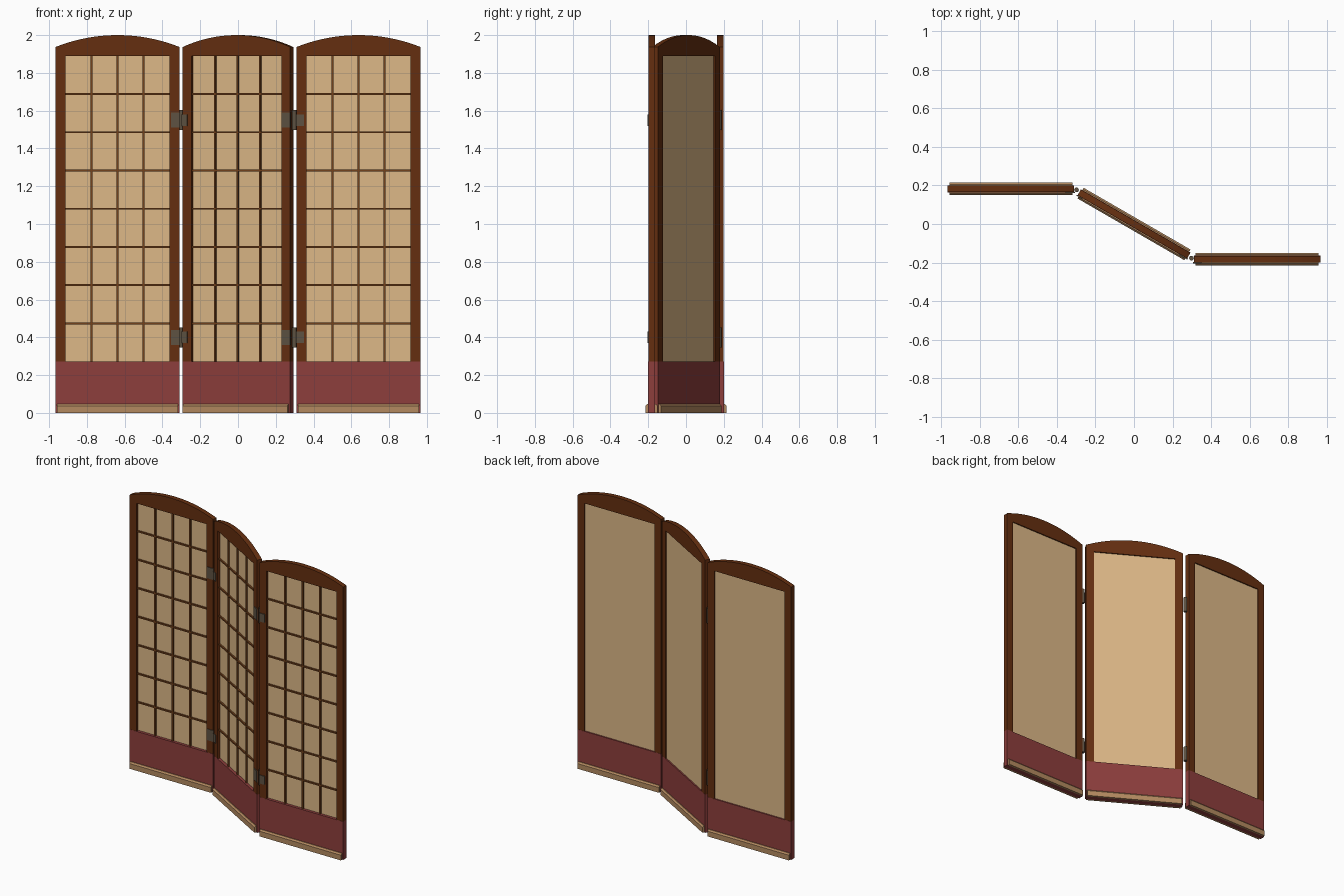
import bpy, bmesh, math
from mathutils import Matrix, Vector

if "Cube" in bpy.data.objects:
    bpy.data.objects.remove(bpy.data.objects["Cube"])


def material(name, rgb):
    m = bpy.data.materials.new(name)
    lin = [((c / 255 + 0.055) / 1.055) ** 2.4 for c in rgb]
    m.diffuse_color = (*lin, 1)
    m.use_nodes = True
    m.node_tree.nodes["Principled BSDF"].inputs["Base Color"].default_value = m.diffuse_color
    return m


WOOD = material("dark wood", (101, 47, 16))
LATTICE = material("lattice wood", (116, 66, 28))
PAPER = material("tan paper", (221, 184, 135))
RED = material("dull red", (141, 62, 60))
TRIM = material("light trim wood", (180, 138, 96))
METAL = material("aged metal", (94, 82, 66))

W, T = 0.328, 0.017          # half width and half thickness of a panel
OPEN = 0.275                 # half width of the opening
Z0, Z1 = 0.272, 1.89         # opening bottom and top
SHOULDER, PEAK = 1.937, 2.0  # arch heights


def finish(bm, name, mat, place):
    bmesh.ops.recalc_face_normals(bm, faces=bm.faces)
    me = bpy.data.meshes.new(name)
    bm.to_mesh(me)
    bm.free()
    me.materials.append(mat)
    ob = bpy.data.objects.new(name, me)
    ob.matrix_world = place
    bpy.context.collection.objects.link(ob)
    return ob


def add_box(bm, x0, x1, y0, y1, z0, z1):
    size = Matrix.Diagonal((x1 - x0, y1 - y0, z1 - z0, 1))
    mid = Matrix.Translation(((x0 + x1) / 2, (y0 + y1) / 2, (z0 + z1) / 2))
    bmesh.ops.create_cube(bm, size=1, matrix=mid @ size)


def add_prism(bm, points, offset):
    face = bm.faces.new([bm.verts.new(p) for p in points])
    ext = bmesh.ops.extrude_face_region(bm, geom=[face], use_keep_orig=True)
    bmesh.ops.translate(bm, vec=offset,
                        verts=[v for v in ext["geom"] if isinstance(v, bmesh.types.BMVert)])


def panel(side, place):
    # arched frame: an upside-down U with a curved top
    rise = PEAK - SHOULDER
    r = (W * W + rise * rise) / (2 * rise)
    a = math.asin(W / r)
    arc = [(r * math.sin(t), PEAK - r + r * math.cos(t))
           for t in (-a + 2 * a * i / 28 for i in range(29))]
    outline = [(-W, Z0)] + arc + [(W, Z0), (OPEN, Z0), (OPEN, Z1), (-OPEN, Z1), (-OPEN, Z0)]
    bm = bmesh.new()
    add_prism(bm, [(x, -T, z) for x, z in outline], Vector((0, 2 * T, 0)))
    finish(bm, side + "_frame", WOOD, place)

    # red kick board
    bm = bmesh.new()
    add_box(bm, -W, W, -T - 0.001, T + 0.001, 0, Z0)
    finish(bm, side + "_kick_board", RED, place)

    # paper screen
    bm = bmesh.new()
    add_box(bm, -OPEN, OPEN, 0.002, 0.009, Z0, Z1)
    finish(bm, side + "_paper_screen", PAPER, place)

    # lattice on the front of the paper
    bm = bmesh.new()
    for i in range(1, 4):
        x = -OPEN + 2 * OPEN * i / 4
        add_box(bm, x - 0.005, x + 0.005, -0.008, 0.003, Z0, Z1)
    for i in range(1, 8):
        z = Z0 + (Z1 - Z0) * i / 8
        add_box(bm, -OPEN, OPEN, -0.0085, 0.003, z - 0.005, z + 0.005)
    finish(bm, side + "_lattice", LATTICE, place)

    # chamfered base strips, front and back
    bm = bmesh.new()
    for s in (-1, 1):
        prof = [(T, 0), (T + 0.015, 0), (T + 0.015, 0.037), (T + 0.006, 0.047), (T, 0.047)]
        add_prism(bm, [(-W + 0.008, s * y, z) for y, z in prof],
                  Vector((2 * W - 0.016, 0, 0)))
    finish(bm, side + "_base_strips", TRIM, place)


def leaves(name, place, x0, x1, half):
    # hinge plates on a panel's front face
    bm = bmesh.new()
    for z in (0.40, 1.55):
        add_box(bm, x0, x1, -T - 0.005, -T + 0.001, z - half, z + half)
    finish(bm, name, METAL, place)


left = Matrix.Translation((-0.638, 0.182, 0))
middle = Matrix.Rotation(math.radians(-30), 4, "Z")
right = Matrix.Translation((0.638, -0.182, 0))
for side, place in (("left", left), ("middle", middle), ("right", right)):
    panel(side, place)

leaves("left_panel_hinge_plates", left, W - 0.045, W + 0.004, 0.04)
leaves("middle_left_hinge_plates", middle, -W - 0.004, -W + 0.03, 0.03)
leaves("middle_right_hinge_plates", middle, W - 0.048, W + 0.004, 0.04)
leaves("right_panel_hinge_plates", right, -W - 0.004, -W + 0.04, 0.03)

# hinge barrels in the gaps
for side, s in (("left", -1), ("right", 1)):
    bm = bmesh.new()
    for z in (0.40, 1.55):
        bmesh.ops.create_cone(bm, cap_ends=True, segments=16, radius1=0.012, radius2=0.012,
                              depth=0.106, matrix=Matrix.Translation((s * 0.298, -s * 0.177, z)))
    finish(bm, side + "_hinge_barrels", METAL, Matrix())
